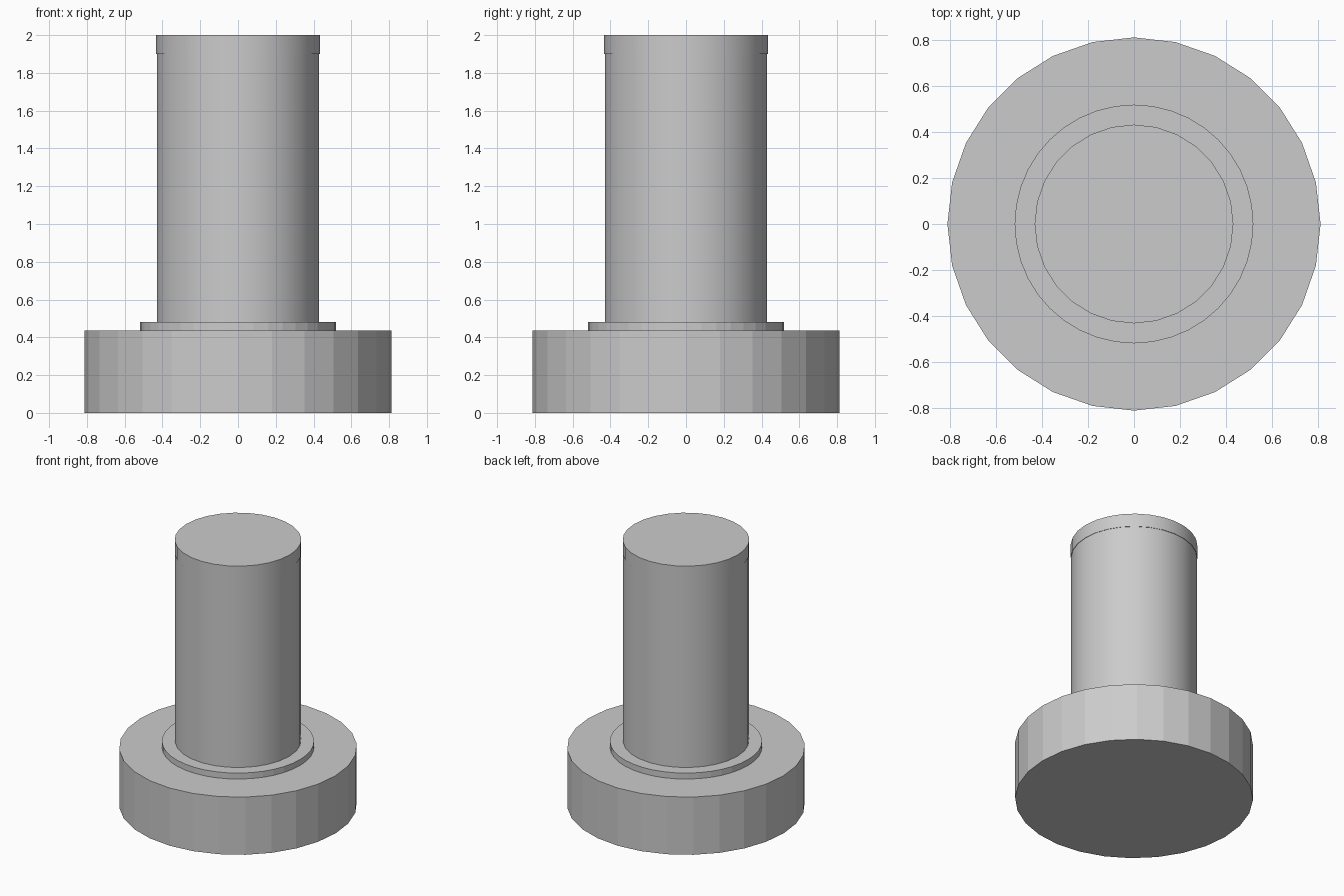
import bpy
import bmesh
from math import radians, cos, sin, tau

cube = bpy.data.objects.get("Cube")
if cube:
    bpy.data.objects.remove(cube, do_unlink=True)

grey = bpy.data.materials.new("plain grey")
grey.use_nodes = True
colour = (0.6, 0.6, 0.6, 1)
grey.diffuse_color = colour
grey.node_tree.nodes["Principled BSDF"].inputs["Base Color"].default_value = colour


def turned_part(name, profile, sides, smooth=False):
    """Stack rings of (radius, height) and cap both ends."""
    bm = bmesh.new()
    rings = [[bm.verts.new((r * cos(tau * i / sides), r * sin(tau * i / sides), z))
              for i in range(sides)] for r, z in profile]
    for low, high in zip(rings, rings[1:]):
        for i in range(sides):
            j = (i + 1) % sides
            bm.faces.new((low[i], low[j], high[j], high[i]))
    bm.faces.new(rings[0][::-1])
    bm.faces.new(rings[-1])
    mesh = bpy.data.meshes.new(name)
    bm.to_mesh(mesh)
    bm.free()
    mesh.materials.append(grey)
    obj = bpy.data.objects.new(name, mesh)
    bpy.context.collection.objects.link(obj)
    if smooth:
        bpy.ops.object.select_all(action="DESELECT")
        obj.select_set(True)
        bpy.context.view_layer.objects.active = obj
        bpy.ops.object.shade_smooth_by_angle(angle=radians(30))
    return obj


# Wide faceted foot
turned_part("base_disc", [(0.813, 0), (0.813, 0.435)], 28)
# Thin collar around the foot of the shaft
turned_part("collar", [(0.52, 0.43), (0.52, 0.48)], 40)
# Tall shaft with a barely wider rim at the top
turned_part("shaft", [(0.43, 0.43), (0.43, 1.9), (0.433, 1.9), (0.433, 2.0)], 28, True)
